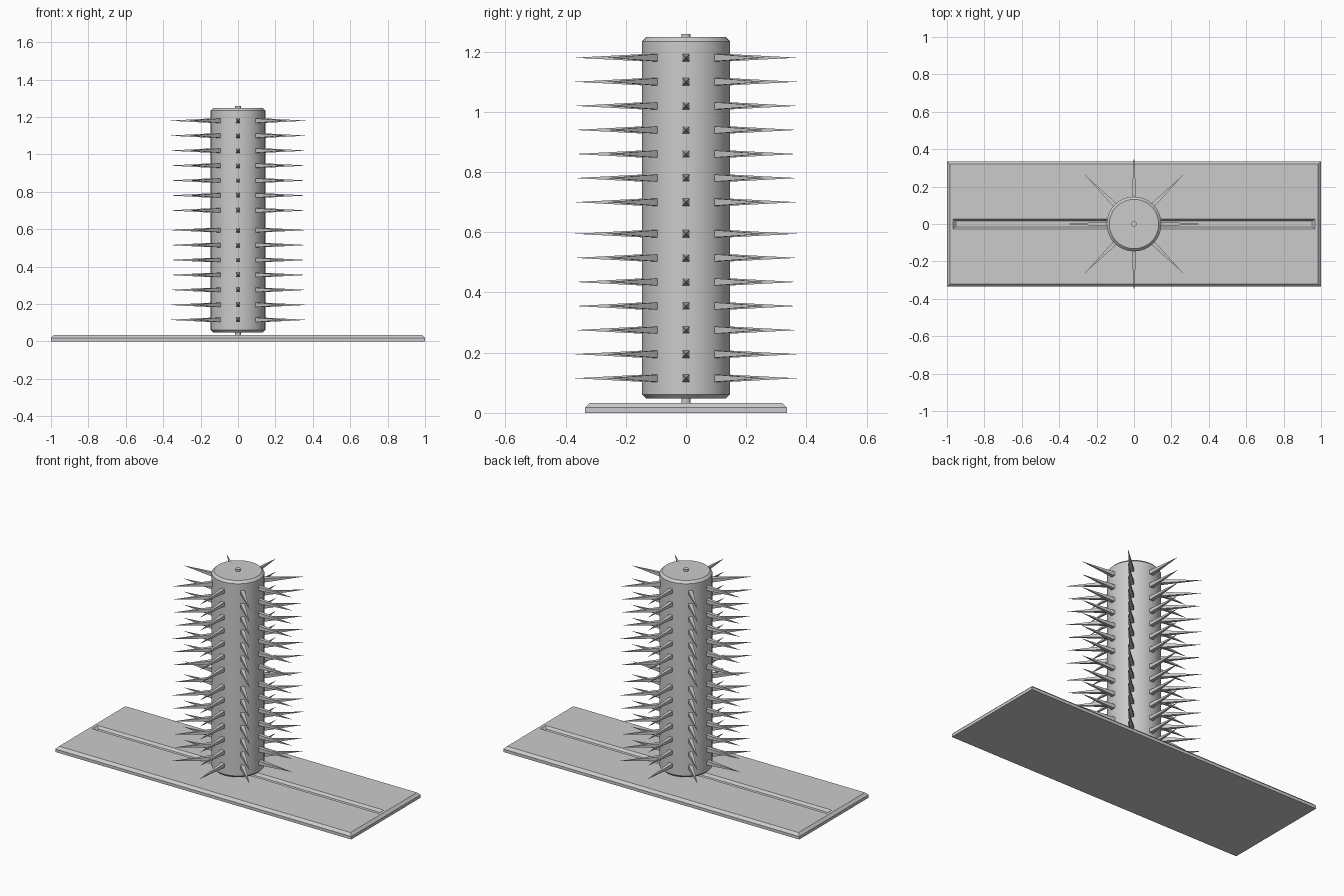
import bpy, bmesh, math
from mathutils import Matrix

cube = bpy.data.objects.get("Cube")
if cube:
    bpy.data.objects.remove(cube, do_unlink=True)

grey = bpy.data.materials.new("light grey")
grey.use_nodes = True
grey.diffuse_color = (0.6, 0.6, 0.6, 1)
grey.node_tree.nodes["Principled BSDF"].inputs["Base Color"].default_value = (0.6, 0.6, 0.6, 1)


def finish(name, bm, smooth=False):
    bmesh.ops.recalc_face_normals(bm, faces=bm.faces)
    mesh = bpy.data.meshes.new(name)
    bm.to_mesh(mesh)
    bm.free()
    mesh.materials.append(grey)
    ob = bpy.data.objects.new(name, mesh)
    bpy.context.collection.objects.link(ob)
    if smooth:
        bpy.ops.object.select_all(action='DESELECT')
        ob.select_set(True)
        bpy.context.view_layer.objects.active = ob
        bpy.ops.object.shade_smooth_by_angle(angle=math.radians(30))
    return ob


def loft(name, loops, smooth=False):
    """Bridge a stack of equal-length loops and cap both ends."""
    bm = bmesh.new()
    rings = [[bm.verts.new(p) for p in loop] for loop in loops]
    n = len(rings[0])
    for a, b in zip(rings, rings[1:]):
        for i in range(n):
            j = (i + 1) % n
            bm.faces.new((a[i], a[j], b[j], b[i]))
    bm.faces.new(rings[0][::-1])
    bm.faces.new(rings[-1])
    return finish(name, bm, smooth)


def rect(hx, hy, z):
    return [(-hx, -hy, z), (hx, -hy, z), (hx, hy, z), (-hx, hy, z)]


def circle(r, z, n):
    return [(r * math.cos(2 * math.pi * i / n), r * math.sin(2 * math.pi * i / n), z)
            for i in range(n)]


# Chamfered base plate with a long sloped groove in its top
loft("base_plate", [rect(1, 0.335, 0), rect(1, 0.335, 0.018), rect(0.985, 0.32, 0.033),
                    rect(0.967, 0.026, 0.033), rect(0.952, 0.015, 0.018)])

# Chamfered drum and the axle that carries it
loft("drum", [circle(r, z, 64) for r, z in
              [(0.132, 0.047), (0.146, 0.061), (0.146, 1.234), (0.132, 1.248)]], True)
loft("axle", [circle(0.015, z, 24) for z in (0.018, 1.259)], True)

# Rings of square spikes: two banks of seven, eight per ring
heights = [start + 0.08 * i for start in (0.115, 0.70) for i in range(7)]
bm = bmesh.new()
base_r, tip_r, half = 0.135, 0.37, 0.0125
for z in heights:
    for k in range(8):
        turn = Matrix.Rotation(k * math.pi / 4, 4, 'Z')
        pts = [(base_r, -half, z - half), (base_r, half, z - half),
               (base_r, half, z + half), (base_r, -half, z + half), (tip_r, 0, z)]
        v = [bm.verts.new(p) for p in pts]
        for i in range(4):
            bm.faces.new((v[i], v[(i + 1) % 4], v[4]))
        bm.faces.new(v[3::-1])
        bmesh.ops.transform(bm, matrix=turn, verts=v)
finish("spikes", bm)
